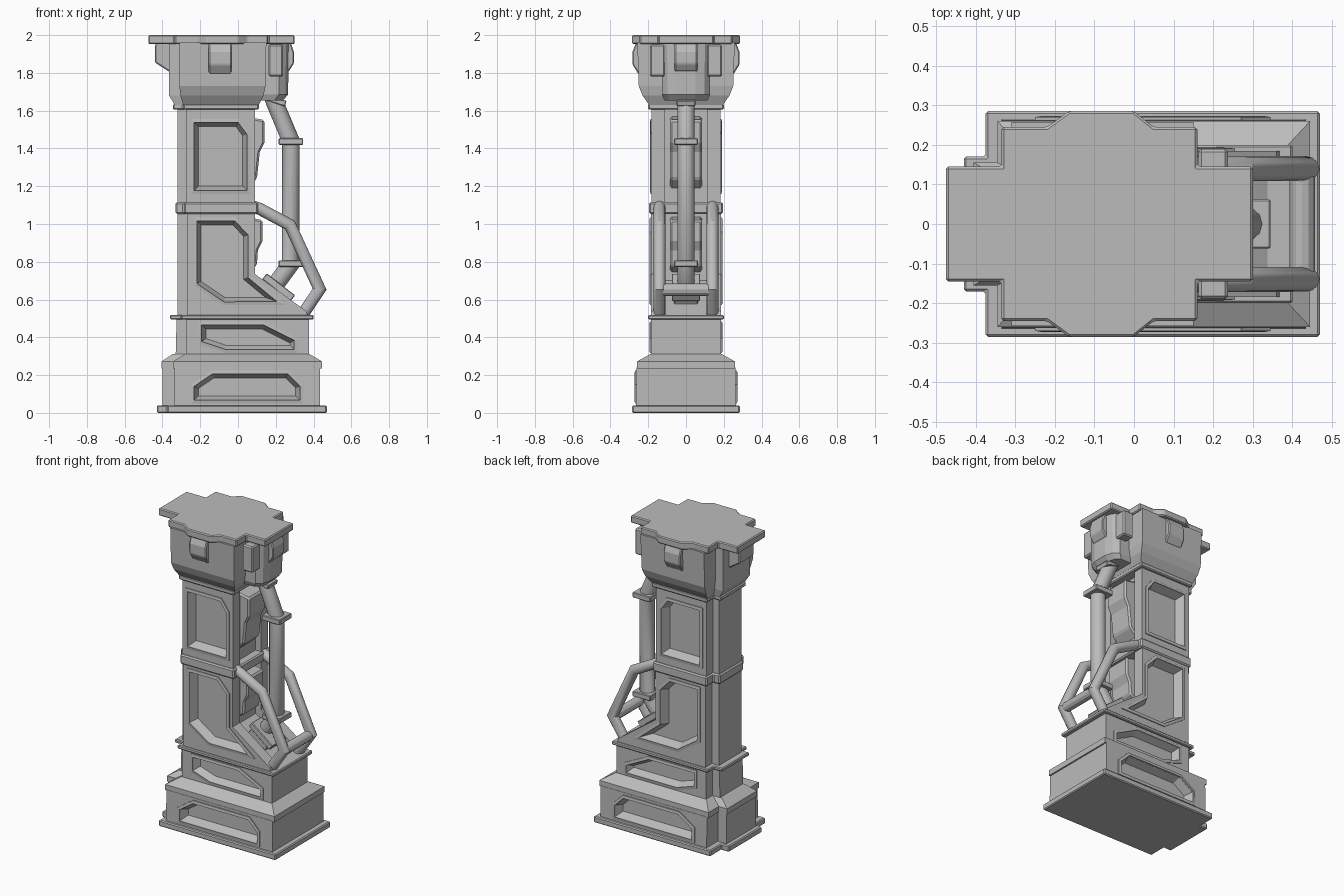
import bpy, bmesh, math
from mathutils import Vector, Matrix

if "Cube" in bpy.data.objects:
    bpy.data.objects.remove(bpy.data.objects["Cube"])

stone = bpy.data.materials.new("plain_grey")
stone.diffuse_color = (0.5, 0.5, 0.5, 1)
stone.use_nodes = True
stone.node_tree.nodes["Principled BSDF"].inputs["Base Color"].default_value = stone.diffuse_color


def finish(name, bm, bevel=0.0):
    bmesh.ops.recalc_face_normals(bm, faces=bm.faces)
    me = bpy.data.meshes.new(name)
    bm.to_mesh(me)
    bm.free()
    ob = bpy.data.objects.new(name, me)
    bpy.context.collection.objects.link(ob)
    me.materials.append(stone)
    if bevel:
        m = ob.modifiers.new("bevel", 'BEVEL')
        m.width, m.segments = bevel, 1
    return ob


def bridge(name, rings, bevel=0.0, closed=False):
    """Skin a list of equal-length point rings; cap the ends unless closed."""
    bm = bmesh.new()
    vs = [[bm.verts.new(p) for p in r] for r in rings]
    n = len(rings[0])
    pairs = list(zip(vs, vs[1:] + vs[:1])) if closed else list(zip(vs, vs[1:]))
    for a, b in pairs:
        for i in range(n):
            bm.faces.new((a[i], a[(i + 1) % n], b[(i + 1) % n], b[i]))
    if not closed:
        bm.faces.new(vs[0])
        bm.faces.new(vs[-1])
    return finish(name, bm, bevel)


def foot(z, x0, xn, x1, yb, y):
    """Footprint: rectangle with a narrower strip at the back (-x)."""
    return [(x0, -yb, z), (xn, -yb, z), (xn, -y, z), (x1, -y, z),
            (x1, y, z), (xn, y, z), (xn, yb, z), (x0, yb, z)]


def loft(name, secs, bevel=0.0):
    return bridge(name, [foot(*s) for s in secs], bevel)


def prism(name, prof, y0, y1, bevel=0.0):
    return bridge(name, [[(x, y, z) for x, z in prof] for y in (y0, y1)], bevel)


def box(name, c, s, tilt=0.0, bevel=0.004):
    bm = bmesh.new()
    bmesh.ops.create_cube(bm, size=1, matrix=Matrix.Translation(c)
                          @ Matrix.Rotation(tilt, 4, 'Y') @ Matrix.Diagonal((*s, 1)))
    return finish(name, bm, bevel)


def tube(name, path, r, y=0.0, sides=12):
    """Mitred pipe along a path in the xz plane."""
    pts = [Vector(p) for p in path]
    rings = []
    for i, p in enumerate(pts):
        d0 = (p - pts[max(i - 1, 0)]).normalized()
        d1 = (pts[min(i + 1, len(pts) - 1)] - p).normalized()
        d = (d0 + d1).normalized()
        k = r / d.dot(d1 if d1.length else d0)
        rings.append([(p.x - d.y * k * math.cos(a), y + r * math.sin(a), p.y + d.x * k * math.cos(a))
                      for a in (2 * math.pi * j / sides for j in range(sides))])
    ob = bridge(name, rings)
    for o in bpy.context.selected_objects:
        o.select_set(False)
    bpy.context.view_layer.objects.active = ob
    ob.select_set(True)
    bpy.ops.object.shade_smooth_by_angle(angle=math.radians(35))
    return ob


def inset(poly, d):
    """Offset a convex or concave polygon inward by d."""
    pts = [Vector(p) for p in poly]
    area = sum(a.x * b.y - b.x * a.y for a, b in zip(pts, pts[1:] + pts[:1]))
    s = 1 if area > 0 else -1
    out = []
    for i, p in enumerate(pts):
        a = (p - pts[i - 1]).normalized()
        b = (pts[(i + 1) % len(pts)] - p).normalized()
        na, nb = Vector((-a.y, a.x)) * s, Vector((-b.y, b.x)) * s
        out.append(p + (na + nb) * d / (1 + na.dot(nb)))
    return [tuple(p) for p in out]


def panel(name, body, poly, y, side, depth=0.05):
    """Cut a tapering recess into a side wall and add a raised frame."""
    inner, floor = inset(poly, 0.018), inset(poly, 0.04)
    def at(p, yy):
        return [(x, side * yy, z) for x, z in p]
    cutter = bridge("cutter", [at(inner, y + 0.02), at(inner, y), at(floor, y - depth)])
    cutter.hide_render = True
    m = body.modifiers.new("recess", 'BOOLEAN')
    m.operation, m.solver, m.object = 'DIFFERENCE', 'EXACT', cutter
    bpy.context.view_layer.objects.active = body
    bpy.ops.object.modifier_apply(modifier=m.name)
    bpy.data.objects.remove(cutter)
    bridge(name, [at(poly, y - 0.003), at(poly, y + 0.006), at(inner, y + 0.009), at(inner, y - 0.003)],
           closed=True)


# Stepped base
loft("base_plate", [(0, -.43, -.375, .47, .17, .285), (.04, -.43, -.375, .47, .17, .285)], .006)
block1 = loft("base_block", [(.04, -.40, -.335, .435, .15, .265), (.24, -.40, -.335, .435, .15, .262)])
loft("base_ledge", [(.235, -.405, -.345, .445, .155, .26), (.272, -.405, -.345, .445, .155, .26),
                    (.312, -.345, -.28, .378, .12, .188)])
block2 = loft("plinth_block", [(.305, -.33, -.275, .375, .12, .185), (.50, -.325, -.275, .375, .12, .185)])
loft("plinth_ledge", [(.495, -.36, -.30, .40, .14, .20), (.518, -.36, -.30, .40, .14, .20)], .005)

# Column core with sloping foot between the side plates
prism("column_core", [(-.32, .51), (.35, .51), (.05, .70), (.05, 1.62), (-.32, 1.62)], -.115, .115)
prism("upper_bulge", [(.04, 1.18), (.10, 1.24), (.115, 1.38), (.14, 1.43), (.14, 1.55), (.04, 1.57)],
      -.085, .085, .01)
prism("lower_bulge", [(.04, .74), (.10, .78), (.105, .86), (.13, .91), (.13, 1.02), (.04, 1.04)],
      -.085, .085, .01)

LOW = [(-.27, .51), (.37, .51), (.36, .54), (.09, .735), (.09, 1.07)] + [(-.27, 1.07)]
UP = [(-.275, 1.1), (.09, 1.1), (.09, 1.62), (-.275, 1.62)]
P_BASE = [(-.25, .05), (.345, .05), (.345, .15), (.27, .225), (-.14, .225), (-.25, .15)]
P_PLINTH = [(-.07, .318), (.315, .318), (.315, .395), (.14, .483), (-.21, .483), (-.21, .365)]
P_LOW = [(-.08, .57), (.255, .572), (.07, .725), (.07, .95), (-.01, 1.035), (-.235, 1.035), (-.235, .675)]
P_UP = [(-.25, 1.16), (.065, 1.16), (.065, 1.48), (.01, 1.555), (-.25, 1.555)]
BAR = [(.07, 1.095), (.115, 1.08), (.275, .995), (.432, .655), (.345, .525)]

# Everything mirrored front / back
for side, tag in ((-1, "front"), (1, "rear")):
    low = prism("lower_wall_" + tag, LOW, side * .11, side * .185)
    up = prism("upper_wall_" + tag, UP, side * .11, side * .182)
    panel("base_frame_" + tag, block1, P_BASE, .264, side)
    panel("plinth_frame_" + tag, block2, P_PLINTH, .185, side, .04)
    panel("lower_frame_" + tag, low, P_LOW, .185, side)
    panel("upper_frame_" + tag, up, P_UP, .182, side)
    tube("brace_bar_" + tag, BAR, .032, side * .14)
    # capital lugs
    prof = [(.24, 1.79), (.256, 1.80), (.284, 1.845), (.284, 1.91), (.265, 1.96), (.24, 1.96)]
    bridge("capital_lug_" + tag, [[(x, side * y, z) for y, z in prof] for x in (-.155, -.035)], .006)
    box("lobe_lug_" + tag, (.20, side * .15, 1.865), (.075, .08, .17), bevel=.008)

# Bands on the column
loft("middle_band", [(1.052, -.33, -.285, .105, .125, .195), (1.115, -.33, -.285, .105, .125, .195)], .008)
loft("top_band", [(1.605, -.345, -.29, .11, .13, .20), (1.635, -.345, -.29, .11, .13, .20)], .006)

# Capital, its side lobe, end lugs and top slab
loft("capital", [(1.63, -.335, -.29, .11, .13, .195), (1.68, -.365, -.305, .135, .14, .23),
                 (1.73, -.365, -.31, .145, .14, .25), (1.96, -.365, -.31, .15, .14, .258)])
lobe = [(.10, -.13), (.22, -.13), (.255, -.10), (.27, -.05), (.27, .05), (.255, .10), (.22, .13), (.10, .13)]
bridge("capital_lobe", [[(x * k + .01 * (1 - k), y * k, z) for x, y in lobe]
                        for z, k in ((1.655, .88), (1.685, .98), (1.96, 1))])
prism("lobe_end_lug", [(.25, 1.80), (.27, 1.81), (.296, 1.85), (.296, 1.91), (.28, 1.96), (.25, 1.96)],
      -.06, .06, .006)
prism("rear_end_lug", [(-.35, 1.80), (-.37, 1.81), (-.44, 1.855), (-.44, 1.945), (-.43, 1.96), (-.35, 1.96)],
      -.075, .075, .006)
half = [(-.475, .145), (-.335, .145), (-.335, .245), (-.22, .245), (-.165, .285),
        (0, .285), (.05, .245), (.16, .245), (.16, .145), (.30, .145)]
slab = half + [(x, -y) for x, y in reversed(half)]
bridge("top_slab", [[(x, y, z) for x, y in slab] for z in (1.952, 2.0)], .006)

# Vertical pipe with collars and foot mount
tube("drain_pipe", [(.165, 1.72), (.20, 1.63), (.28, 1.44), (.28, .79), (.17, .64)], .046)
box("pipe_top_collar", (.205, 0, 1.652), (.10, .10, .03), .3)
box("pipe_upper_collar", (.28, 0, 1.437), (.13, .125, .035))
box("pipe_lower_collar", (.28, 0, .79), (.13, .125, .035))
box("pipe_foot_flange", (.215, 0, .665), (.19, .15, .04), .66)
box("pipe_foot_mount", (.185, 0, .625), (.15, .125, .08), .6)

# Cross bar joining the two braces
bm = bmesh.new()
bmesh.ops.create_cone(bm, cap_ends=True, segments=12, radius1=.032, radius2=.032, depth=.27,
                      matrix=Matrix.Translation((.425, 0, .652)) @ Matrix.Rotation(math.pi / 2, 4, 'X'))
finish("brace_crossbar", bm)
